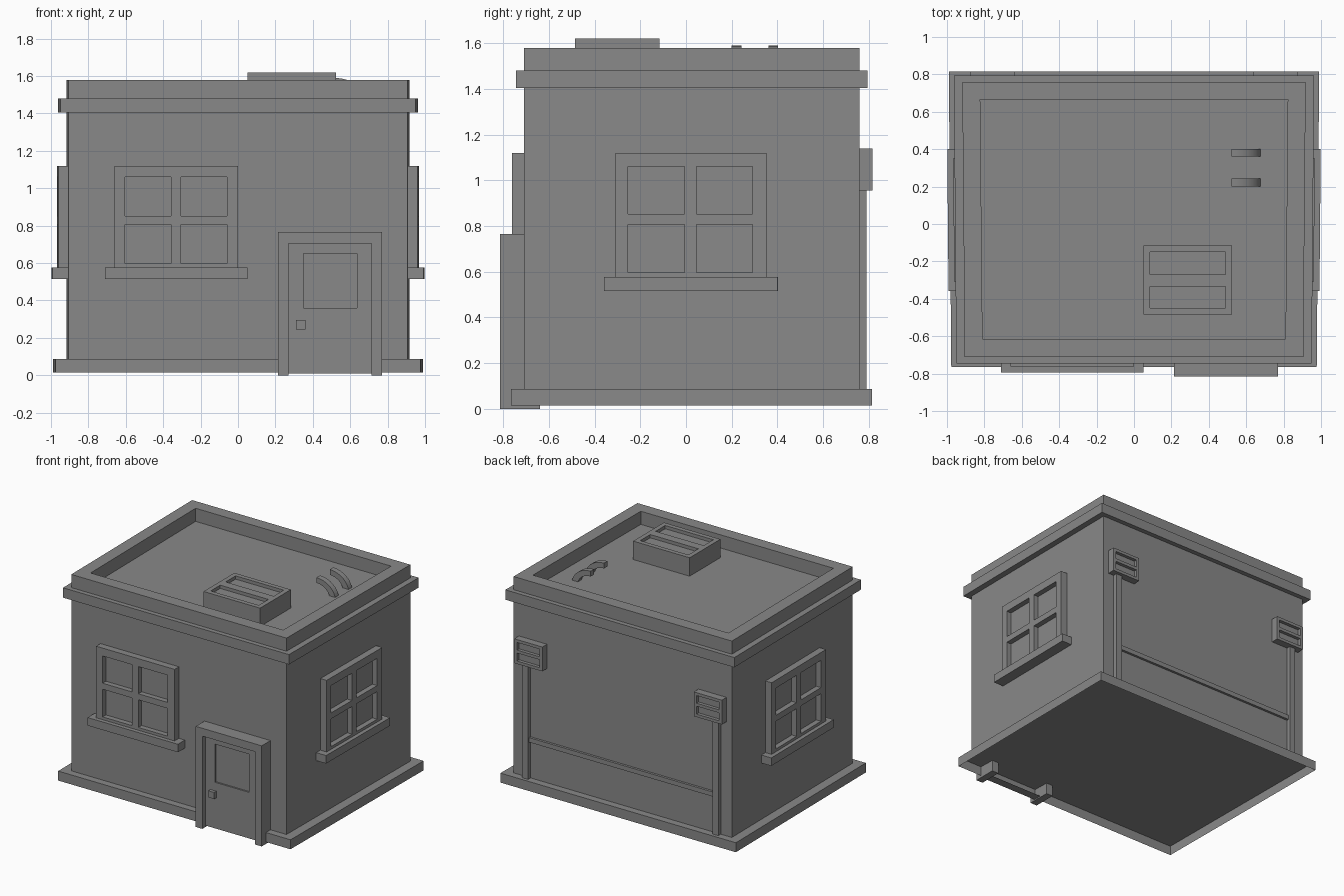
import bpy, bmesh, math
from mathutils import Matrix, Vector

cube = bpy.data.objects.get("Cube")
if cube:
    bpy.data.objects.remove(cube, do_unlink=True)

GREY = (0.25, 0.25, 0.25, 1)
mat = bpy.data.materials.new("plain grey")
mat.use_nodes = True
mat.diffuse_color = GREY
mat.node_tree.nodes["Principled BSDF"].inputs["Base Color"].default_value = GREY


def finish(name, bm, matrix=Matrix()):
    bmesh.ops.recalc_face_normals(bm, faces=bm.faces)
    mesh = bpy.data.meshes.new(name)
    bm.to_mesh(mesh)
    bm.free()
    mesh.materials.append(mat)
    obj = bpy.data.objects.new(name, mesh)
    obj.matrix_world = matrix
    bpy.context.collection.objects.link(obj)
    return obj


def prism(points, direction):
    """Solid made by sweeping a closed outline along a direction."""
    bm = bmesh.new()
    face = bm.faces.new([bm.verts.new(p) for p in points])
    out = bmesh.ops.extrude_face_region(bm, geom=[face], use_keep_orig=True)
    moved = [v for v in out["geom"] if isinstance(v, bmesh.types.BMVert)]
    bmesh.ops.translate(bm, verts=moved, vec=direction)
    bmesh.ops.recalc_face_normals(bm, faces=bm.faces)
    return bm


def box(name, x, y, z, matrix=Matrix()):
    pts = [(x[0], y[0], z[0]), (x[1], y[0], z[0]), (x[1], y[1], z[0]), (x[0], y[1], z[0])]
    return finish(name, prism(pts, (0, 0, z[1] - z[0])), matrix)


def slab(front, back, y, z):
    """Block whose plan is slightly wider at the back."""
    pts = [(-front, y[0], z[0]), (front, y[0], z[0]), (back, y[1], z[0]), (-back, y[1], z[0])]
    return prism(pts, (0, 0, z[1] - z[0]))


def facing(bm, sign):
    bm.normal_update()
    return [f for f in bm.faces if f.normal.z * sign > 0.9]


def panel(name, us, vs, depth, recess, matrix):
    """Plate in local x-z, facing -y, with every odd grid cell sunk in."""
    bm = bmesh.new()
    grid = [[bm.verts.new((u, -depth, v)) for v in vs] for u in us]
    sunk = []
    for i in range(len(us) - 1):
        for j in range(len(vs) - 1):
            f = bm.faces.new((grid[i][j], grid[i + 1][j], grid[i + 1][j + 1], grid[i][j + 1]))
            if i % 2 and j % 2:
                sunk.append(f)
    rim = [e for e in bm.edges if e.is_boundary]
    out = bmesh.ops.extrude_edge_only(bm, edges=rim)
    for v in out["geom"]:
        if isinstance(v, bmesh.types.BMVert):
            v.co.y = 0
    bm.normal_update()
    bmesh.ops.inset_individual(bm, faces=sunk, thickness=0, depth=-recess)
    return finish(name, bm, matrix)


# Walls with the sunken flat roof inside the parapet
walls = slab(0.905, 0.918, (-0.71, 0.76), (0.085, 1.58))
roof = facing(walls, 1)
bmesh.ops.inset_individual(walls, faces=roof, thickness=0.135, depth=0)
bmesh.ops.inset_individual(walls, faces=roof, thickness=0, depth=-0.12)
finish("walls", walls)

# Cornice band
finish("cornice", slab(0.95, 0.963, (-0.745, 0.795), (1.405, 1.48)))

# Base course, open underneath
base = slab(0.977, 0.99, (-0.765, 0.815), (0.015, 0.087))
bmesh.ops.delete(base, geom=facing(base, -1), context="FACES_ONLY")
finish("base_course", base)


# Windows with four panes and a sill
def window(name, matrix):
    panel(name + "_window", [-0.33, -0.275, -0.028, 0.025, 0.27, 0.33],
          [0.575, 0.597, 0.807, 0.853, 1.06, 1.12], 0.052, 0.04, matrix)
    box(name + "_sill", (-0.38, 0.38), (-0.083, 0), (0.515, 0.576), matrix)


window("front", Matrix.Translation((-0.33, -0.71, 0)))
for side, name in ((1, "left"), (-1, "right")):
    turn = Matrix.Rotation(side * (math.pi / 2 - 0.009), 4, "Z")
    window(name, Matrix.Translation((side * 0.912, 0.022, 0)) @ turn)

# Door surround, leaf and handle
outer, inner, top, lintel = (0.215, 0.77), (0.27, 0.715), 0.765, 0.705
outline = [(outer[0], 0), (outer[0], top), (outer[1], top), (outer[1], 0),
           (inner[1], 0), (inner[1], lintel), (inner[0], lintel), (inner[0], 0)]
finish("door_surround", prism([(x, -0.815, z) for x, z in outline], (0, 0.175, 0)))
panel("door_leaf", [inner[0], 0.35, 0.635, inner[1]], [0.01, 0.36, 0.65, lintel],
      0.065, 0.012, Matrix.Translation((0, -0.71, 0)))
box("door_handle", (0.31, 0.36), (-0.8, -0.775), (0.245, 0.295))

# Meter boxes and pipes on the back wall
half_turn = Matrix.Rotation(math.pi, 4, "Z")
for side, name in ((1, "left"), (-1, "right")):
    place = Matrix.Translation((side * 0.755, 0.76, 0)) @ half_turn
    panel(name + "_meter_box", [-0.118, -0.095, 0.095, 0.118],
          [0.955, 0.977, 1.037, 1.06, 1.118, 1.14], 0.056, 0.025, place)
    box(name + "_pipe", (side * 0.8 - 0.025, side * 0.8 + 0.025), (0.755, 0.79), (0.08, 0.96))
box("cross_pipe", (-0.776, 0.776), (0.755, 0.778), (0.365, 0.4))

# Rooftop cooling unit, its grille facing up
up = Matrix.Translation((0, 0, 1.455)) @ Matrix.Rotation(-math.pi / 2, 4, "X")
panel("cooling_unit", [0.05, 0.085, 0.49, 0.525],
      [-0.485, -0.45, -0.335, -0.27, -0.15, -0.115], 0.165, 0.025, up)

# Bent hoses from the unit to the roof
for y, name in ((0.2, "front"), (0.36, "rear")):
    arc = []
    for radius, steps in ((1, range(9)), (0.7, range(8, -1, -1))):
        for k in steps:
            a = k * math.pi / 16
            arc.append((0.52 + 0.16 * radius * math.sin(a), y, 1.455 + 0.135 * radius * math.cos(a)))
    hose = finish(name + "_hose", prism(arc, (0, 0.042, 0)))
    bpy.context.view_layer.objects.active = hose
    bpy.ops.object.select_all(action="DESELECT")
    hose.select_set(True)
    bpy.ops.object.shade_smooth_by_angle(angle=math.radians(30))
